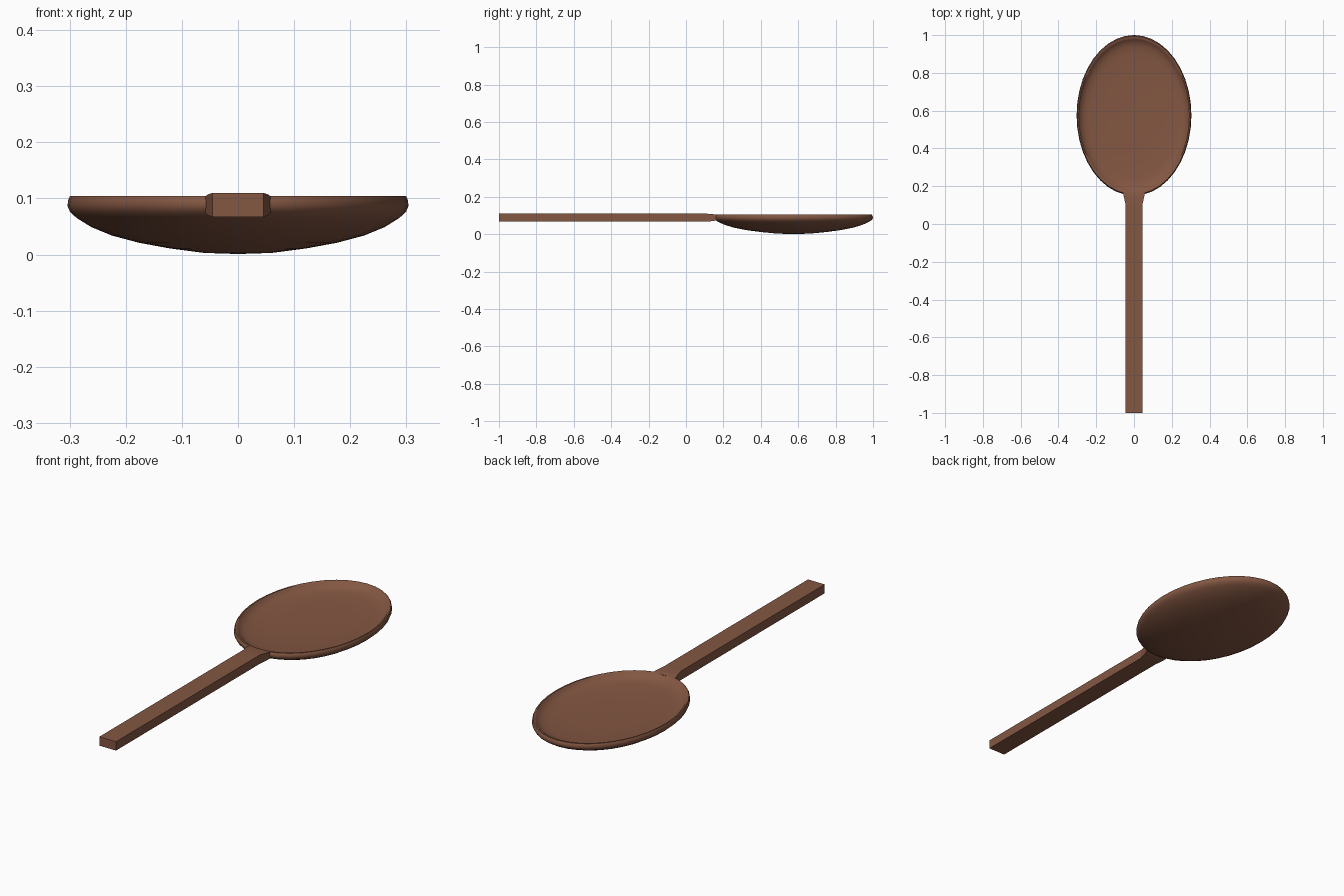
import bpy, bmesh, math

if "Cube" in bpy.data.objects:
    bpy.data.objects.remove(bpy.data.objects["Cube"])

wood = bpy.data.materials.new("brown_wood")
wood.diffuse_color = (0.23, 0.095, 0.055, 1)
wood.use_nodes = True
wood.node_tree.nodes["Principled BSDF"].inputs["Base Color"].default_value = wood.diffuse_color


def loft(name, rings, smooth_angle=None):
    """Skin a list of closed rings; a one-point ring becomes a pole, other ends are capped."""
    bm = bmesh.new()
    loops = [[bm.verts.new(p) for p in ring] for ring in rings]
    for a, b in zip(loops, loops[1:]):
        n = max(len(a), len(b))
        for i in range(n):
            j = (i + 1) % n
            if len(a) == 1:
                bm.faces.new((a[0], b[i], b[j]))
            elif len(b) == 1:
                bm.faces.new((a[i], a[j], b[0]))
            else:
                bm.faces.new((a[i], a[j], b[j], b[i]))
    for end in (loops[0], loops[-1]):
        if len(end) > 2:
            bm.faces.new(end)
    bmesh.ops.recalc_face_normals(bm, faces=bm.faces)
    mesh = bpy.data.meshes.new(name)
    bm.to_mesh(mesh)
    bm.free()
    mesh.materials.append(wood)
    obj = bpy.data.objects.new(name, mesh)
    bpy.context.collection.objects.link(obj)
    if smooth_angle:
        bpy.context.view_layer.objects.active = obj
        obj.select_set(True)
        bpy.ops.object.shade_smooth_by_angle(angle=math.radians(smooth_angle))
        obj.select_set(False)
    return obj


# Bowl: elliptical shell, profile from the underside over the rim to the shallow floor
RX, RY, CY, SIDES = 0.304, 0.425, 0.575, 40
profile = [(0, 0.001), (0.2, 0.003), (0.4, 0.011), (0.58, 0.021), (0.74, 0.034),
           (0.86, 0.049), (0.945, 0.065), (0.985, 0.076), (1.0, 0.087), (0.995, 0.098),
           (0.985, 0.104), (0.965, 0.104), (0.945, 0.096), (0.91, 0.086),
           (0.86, 0.079), (0.78, 0.074), (0.5, 0.069), (0, 0.067)]
rings = []
for r, z in profile:
    if r == 0:
        rings.append([(0, CY, z)])
    else:
        rings.append([(RX * r * math.cos(t), CY + RY * r * math.sin(t), z)
                      for t in (2 * math.pi * i / SIDES for i in range(SIDES))])
loft("bowl", rings, 50)

# Handle: straight square bar that flares where it meets the bowl rim
sections = [(-1.0, 0.045, 0.067, 0.110), (0.105, 0.045, 0.067, 0.110),
            (0.145, 0.054, 0.070, 0.107), (0.168, 0.059, 0.076, 0.103)]
loft("handle", [[(-w, y, lo), (w, y, lo), (w, y, hi), (-w, y, hi)]
                for y, w, lo, hi in sections])
